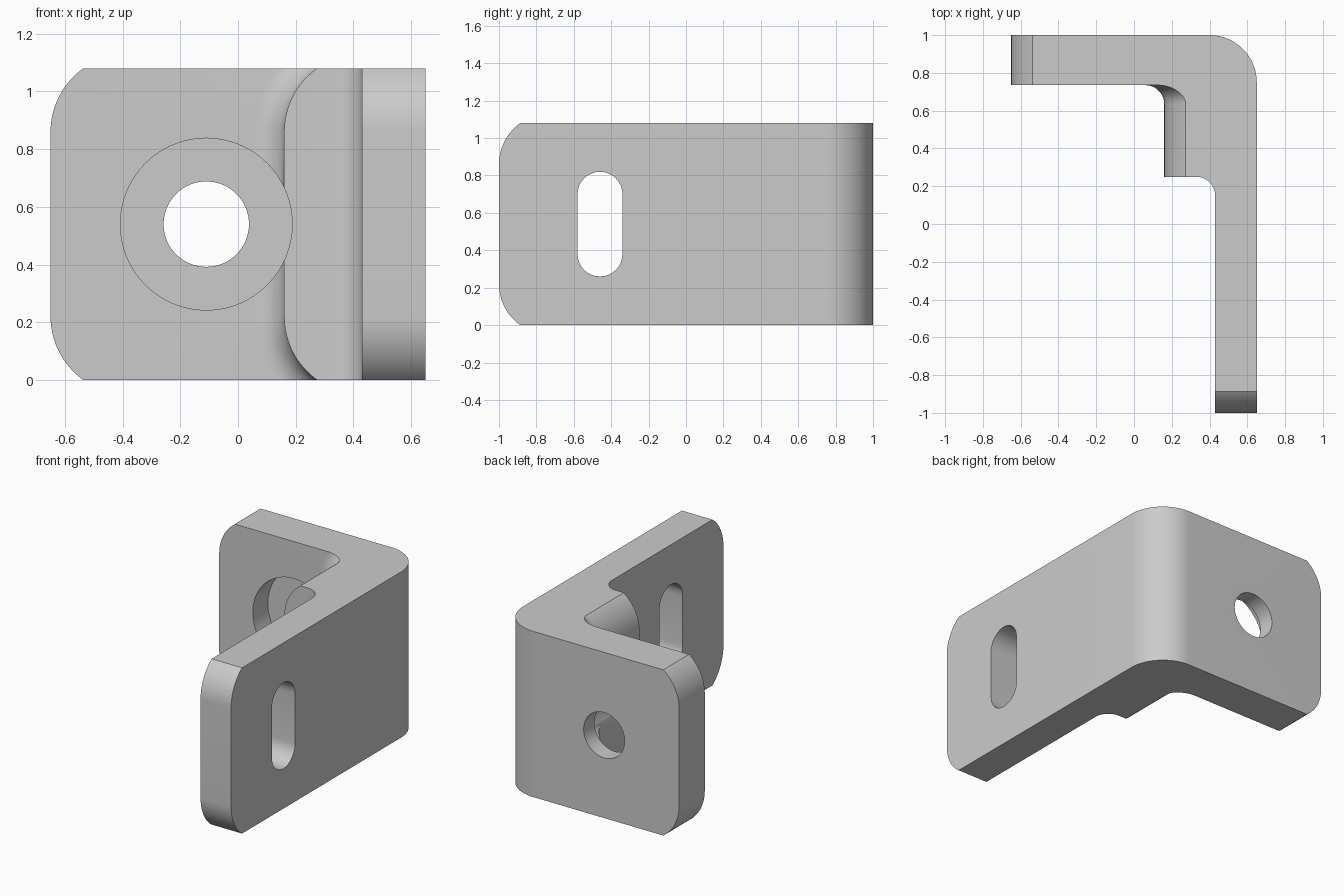
import bpy, bmesh
from math import sin, cos, asin, pi, radians
from mathutils import Vector

cube = bpy.data.objects.get("Cube")
if cube:
    bpy.data.objects.remove(cube, do_unlink=True)

H = 1.08           # bracket height
CORNER_R = 0.27    # radius of the plate corners
CORNER_Z = 0.22    # height where the corner arc starts
BACK_Y = 0.735     # front face of the back plate


def material(name, value):
    mat = bpy.data.materials.new(name)
    mat.use_nodes = True
    colour = (value, value, value, 1)
    mat.diffuse_color = colour
    mat.node_tree.nodes["Principled BSDF"].inputs["Base Color"].default_value = colour
    return mat


def arc(cx, cy, r, start, end, steps=16):
    """Points on an arc, angles in degrees."""
    angles = [radians(start + (end - start) * i / steps) for i in range(steps + 1)]
    return [(cx + r * cos(a), cy + r * sin(a)) for a in angles]


def place(axis, u, v, w):
    """Put an outline point (u, v) at depth w along the given axis."""
    return {"x": (w, u, v), "y": (u, w, v), "z": (u, v, w)}[axis]


def loft(name, axis, rings):
    """Solid through (depth, outline) rings stacked along an axis."""
    bm = bmesh.new()
    loops = [[bm.verts.new(place(axis, u, v, w)) for u, v in pts] for w, pts in rings]
    for a, b in zip(loops, loops[1:]):
        for i in range(len(a)):
            j = (i + 1) % len(a)
            quad = bm.faces.new((a[i], a[j], b[j], b[i]))
            if len(rings) > 2:
                bmesh.ops.triangulate(bm, faces=[quad])
    bm.faces.new(loops[0])
    bm.faces.new(loops[-1])
    bmesh.ops.recalc_face_normals(bm, faces=bm.faces)
    mesh = bpy.data.meshes.new(name)
    bm.to_mesh(mesh)
    bm.free()
    obj = bpy.data.objects.new(name, mesh)
    bpy.context.collection.objects.link(obj)
    return obj


def prism(name, axis, outline, low, high):
    return loft(name, axis, [(low, outline), (high, outline)])


def rounded_end(edge, far, grow=0.0, margin=0.0, steps=16):
    """Outline with two rounded corners at one end and a square far end."""
    cx, r = edge + CORNER_R, CORNER_R + grow
    top = asin((CORNER_Z + margin) / r)
    angles = [top * (1 - i / steps) for i in range(steps + 1)]
    lower = [(cx - r * cos(a), CORNER_Z - r * sin(a)) for a in angles]
    upper = [(u, H - v) for u, v in reversed(lower)]
    return lower + upper + [(far, H + margin), (far, -margin)]


def combine(target, tool, operation):
    mod = target.modifiers.new(operation, "BOOLEAN")
    mod.operation, mod.solver, mod.object = operation, "EXACT", tool
    tool.hide_render = True
    bpy.context.view_layer.objects.active = target
    bpy.ops.object.modifier_apply(modifier=mod.name)
    bpy.data.objects.remove(tool, do_unlink=True)


# Bent plate: plan outline with a rounded outer bend and a stepped inner side
plan = [(-0.7, 1), (-0.7, BACK_Y), (0.33, BACK_Y)]
plan += arc(0.33, 0.15, 0.1, 90, 0)
plan += [(0.43, -1.1), (0.65, -1.1)]
plan += arc(0.4, 0.75, 0.25, 0, 90, 24)
bracket = prism("bracket", "z", plan, -0.1, H + 0.1)

# Inner rib, flaring into the back plate through a fillet
fillet = 0.1
rings = [(0.25, rounded_end(0.16, 0.5, 0, 0.04))]
for i in range(13):
    a = pi / 2 * i / 12
    rings.append((BACK_Y - fillet + fillet * sin(a),
                  rounded_end(0.16, 0.5, fillet * (1 - cos(a)), 0.04)))
rings.append((0.85, rings[-1][1]))
combine(bracket, loft("rib", "y", rings), "UNION")

# Trim to height and round the free ends of both plates
combine(bracket, prism("back_plate_trim", "y", rounded_end(-0.65, 1), -1.5, 1.5), "INTERSECT")
combine(bracket, prism("side_plate_trim", "x", rounded_end(-1, 1.5, 0, 0.04), -1, 1), "INTERSECT")

# Counterbored hole in the back plate, also notching the rib
for name, radius, low, high in (("counterbore", 0.298, 0, 0.89), ("bolt_hole", 0.148, 0.8, 1.2)):
    circle = arc(-0.11, H / 2, radius, 0, 360, 64)[:-1]
    combine(bracket, prism(name, "y", circle, low, high), "DIFFERENCE")

# Upright slot in the side plate
slot = arc(-0.46, 0.7, 0.12, 0, 180) + arc(-0.46, 0.38, 0.12, 180, 360)
combine(bracket, prism("slot", "x", slot, 0.35, 0.8), "DIFFERENCE")

# Clean up flat regions, colour and shade
bm = bmesh.new()
bm.from_mesh(bracket.data)
bmesh.ops.remove_doubles(bm, verts=bm.verts, dist=0.0001)
bmesh.ops.dissolve_limit(bm, angle_limit=radians(0.2), verts=bm.verts, edges=bm.edges)
bm.to_mesh(bracket.data)
bm.free()
bracket.data.materials.clear()
bracket.data.materials.append(material("light_grey_metal", 0.6))
bpy.ops.object.select_all(action="DESELECT")
bracket.select_set(True)
bpy.context.view_layer.objects.active = bracket
bpy.ops.object.shade_smooth_by_angle(angle=radians(30))
